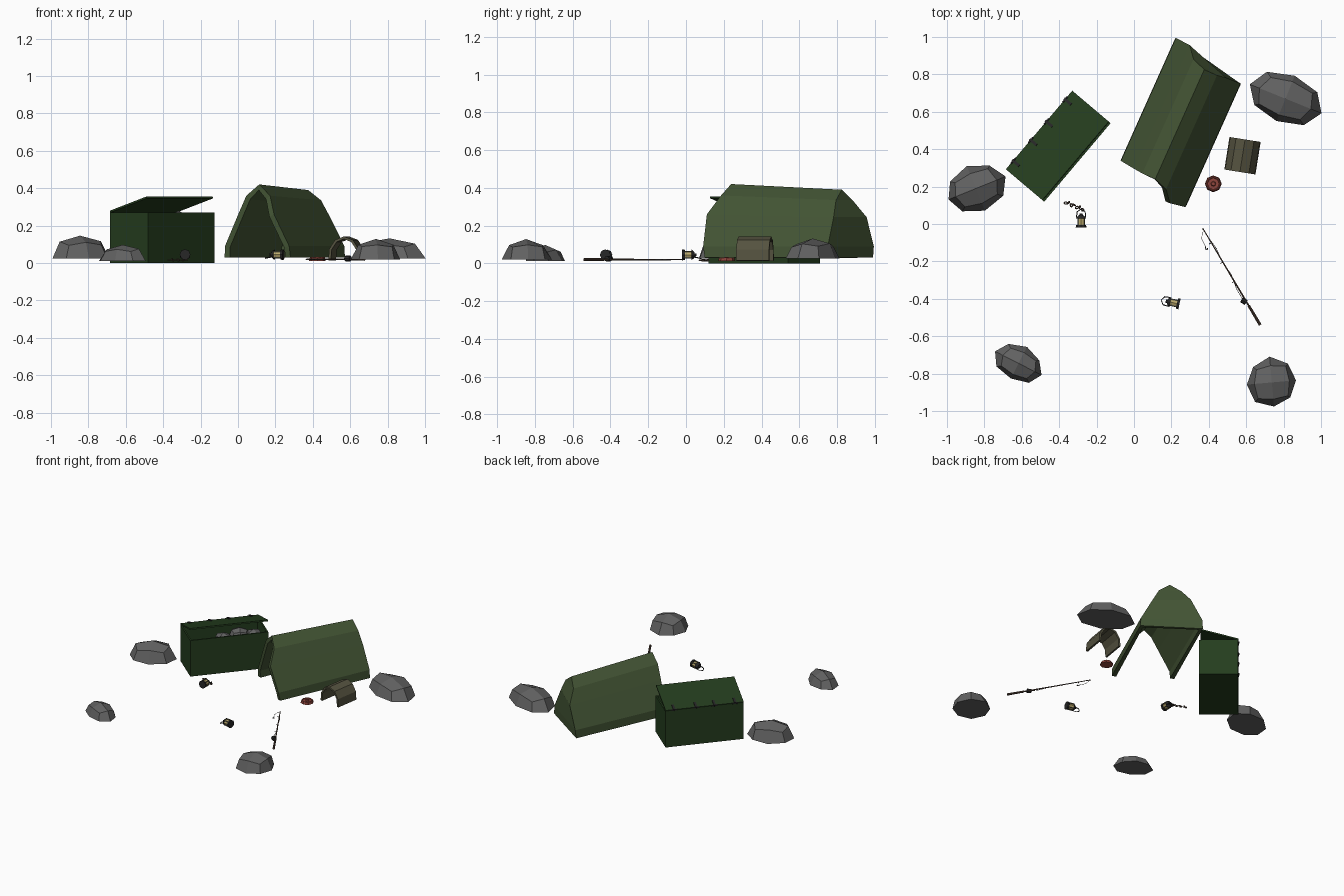
import bpy, bmesh, math, random
from mathutils import Matrix, Vector

if "Cube" in bpy.data.objects:
    bpy.data.objects.remove(bpy.data.objects["Cube"])
random.seed(4)
T, R = Matrix.Translation, Matrix.Rotation

def mat(name, r, g, b):
    m = bpy.data.materials.new(name)
    m.diffuse_color = (r, g, b, 1)
    m.use_nodes = True
    m.node_tree.nodes["Principled BSDF"].inputs["Base Color"].default_value = m.diffuse_color
    return m

GREEN = mat("canvas_green", .055, .088, .034)
DARK = mat("chest_green", .018, .047, .013)
STONE = mat("stone_grey", .12, .12, .12)
BLACK = mat("dark_metal", .02, .02, .02)
KHAKI = mat("khaki", .09, .085, .05)
GLOW = mat("lamp_glass", .5, .4, .15)
RED = mat("red", .28, .06, .045)
WOOD = mat("rod_brown", .08, .05, .035)

def add(name, bm, material, m=Matrix()):
    me = bpy.data.meshes.new(name)
    bm.to_mesh(me)
    bm.free()
    me.materials.append(material)
    ob = bpy.data.objects.new(name, me)
    ob.matrix_world = m
    bpy.context.collection.objects.link(ob)
    return ob

def solidify(ob, t, offset=-1):
    s = ob.modifiers.new("thickness", 'SOLIDIFY')
    s.thickness, s.offset = t, offset

def box(name, size, loc, material, m=Matrix()):
    bm = bmesh.new()
    bmesh.ops.create_cube(bm, size=1, matrix=T(loc) @ Matrix.Diagonal((*size, 1)))
    return add(name, bm, material, m)

def cone(name, r1, r2, z0, z1, n, material, m=Matrix()):
    bm = bmesh.new()
    bmesh.ops.create_cone(bm, cap_ends=True, segments=n, radius1=r1, radius2=r2,
                          depth=z1 - z0, matrix=T((0, 0, (z0 + z1) / 2)))
    return add(name, bm, material, m)

def rod(name, a, b, r1, r2, material, n=6):
    a, b = Vector(a), Vector(b)
    q = (b - a).to_track_quat('Z', 'Y').to_matrix().to_4x4()
    return cone(name, r1, r2, 0, (b - a).length, n, material, T(a) @ q)

def wire(name, pts, r, material, m=Matrix(), cyclic=False):
    cu = bpy.data.curves.new(name, 'CURVE')
    cu.dimensions, cu.bevel_depth, cu.bevel_resolution = '3D', r, 0
    sp = cu.splines.new('POLY')
    sp.points.add(len(pts) - 1)
    for p, co in zip(sp.points, pts):
        p.co = (*co, 1)
    sp.use_cyclic_u = cyclic
    cu.materials.append(material)
    ob = bpy.data.objects.new(name, cu)
    ob.matrix_world = m
    bpy.context.collection.objects.link(ob)

def rock(name, loc, size, ang, dome=True):
    # subdivided cube rounded to a ball, flattened underneath
    bm = bmesh.new()
    bmesh.ops.create_cube(bm, size=2)
    bmesh.ops.subdivide_edges(bm, edges=bm.edges[:], cuts=1, use_grid_fill=True)
    for v in bm.verts:
        v.co = v.co.normalized() * random.uniform(.95, 1.05)
        if dome and v.co.z < .1:
            v.co.z = 0
        if dome and v.co.z > .9:
            v.co.z = .97
        v.co = Vector(a * b for a, b in zip(v.co, size))
    if dome:
        bmesh.ops.remove_doubles(bm, verts=bm.verts[:], dist=.001)
    add(name, bm, STONE, T(loc) @ R(math.radians(ang), 4, 'Z'))

# boulders around the camp
rock("rock_left", (-.845, .19, .025), (.165, .125, .125), 22)
rock("rock_right", (.81, .67, .025), (.205, .135, .11), -22)
rock("rock_front_left", (-.617, -.745, .012), (.135, .095, .088), -27)
rock("rock_front_right", (.737, -.847, .02), (.135, .132, .112), 5)

# tent shell: front and back sections lofted, closed at the back
prof = [(-.21, .03), (-.207, .09), (-.125, .26), (-.075, .36), (0, .42),
        (.075, .36), (.125, .26), (.207, .09), (.21, .03)]
front_u = [-.318, -.32, -.33, -.335, -.335, -.36, -.42, -.405, -.394]
back_u = [.394, .4, .395, .335, .307, .307, .315, .318, .318]
bm = bmesh.new()
fr = [bm.verts.new((v, u, z)) for (v, z), u in zip(prof, front_u)]
bk = [bm.verts.new((v, u, z - .03 * max(0, z - .09) / .33))
      for (v, z), u in zip(prof, back_u)]
for i in range(8):
    bm.faces.new((fr[i], fr[i + 1], bk[i + 1], bk[i]))
for i in range(4):
    j = 8 - i
    if i < 3:
        bm.faces.new((bk[i], bk[i + 1], bk[j - 1], bk[j]))
    else:
        bm.faces.new((bk[3], bk[4], bk[5]))
bmesh.ops.recalc_face_normals(bm, faces=bm.faces[:])
bm.faces.ensure_lookup_table()
if bm.faces[0].normal.x > 0:
    bmesh.ops.reverse_faces(bm, faces=bm.faces[:])
tent = add("tent", bm, GREEN, T((.25, .545, 0)) @ R(math.radians(-24.1), 4, 'Z'))
solidify(tent, .03)

# storage chest, open on top
M = T((-.404, .415, 0)) @ R(math.radians(49.8), 4, 'Z')
L, W, H = .55, .266, .27
bm = bmesh.new()
bmesh.ops.create_cube(bm, size=1, matrix=T((0, 0, H / 2)) @ Matrix.Diagonal((L, W, H, 1)))
bmesh.ops.delete(bm, geom=[f for f in bm.faces if f.normal.z > .5], context='FACES_ONLY')
solidify(add("chest_body", bm, DARK, M), .015)

# half-open lid with four hinges
LM = M @ T((0, W / 2, H)) @ R(math.radians(-16.5), 4, 'X')
box("chest_lid", (L, W, .01), (0, -W / 2, .005), DARK, LM)
for i, x in enumerate((-.215, -.07, .06, .215)):
    box(f"hinge_strap_{i}", (.015, .05, .008), (x, -.02, .012), BLACK, LM)
    rod(f"hinge_pin_{i}", M @ Vector((x - .02, W / 2, H + .006)),
        M @ Vector((x + .02, W / 2, H + .006)), .007, .007, BLACK)

# stones stored in the chest
for i, (x, y, z) in enumerate([(-.02, -.05, .2), (.1, -.03, .215), (.19, -.05, .2), (.1, .05, .17)]):
    p = M @ Vector((x, y, z))
    rock(f"chest_stone_{i}", p, (.075, .06, .065), 40 * i, dome=False)

# arched khaki shelter
bm = bmesh.new()
pts = [(.079 * math.cos(a), .1 * math.sin(a) + .035) for a in
       (math.radians(-12 + 204 * i / 6) for i in range(7))]
rings = [[bm.verts.new((x, y, z)) for x, z in pts] for y in (-.088, .088)]
for i in range(6):
    bm.faces.new((rings[0][i], rings[0][i + 1], rings[1][i + 1], rings[1][i]))
solidify(add("arched_cover", bm, KHAKI, T((.58, .365, 0)) @ R(math.radians(-9), 4, 'Z')), .014, 0)

# red disc with a raised rim and hub
D = T((.424, .215, 0))
cone("red_disc", .045, .042, .012, .026, 8, RED, D)
wire("disc_rim", [(.036 * math.cos(i * math.pi / 4), .036 * math.sin(i * math.pi / 4), .027)
                  for i in range(8)], .005, RED, D, True)
cone("disc_hub", .014, .01, .026, .033, 8, RED, D)

# two lanterns lying on their sides
def lantern(tag, base, ang):
    m = T(base) @ R(math.radians(ang), 4, 'Z') @ R(math.pi / 2, 4, 'Y')
    cone(tag + "_base", .029, .027, 0, .014, 8, BLACK, m)
    cone(tag + "_glass", .02, .02, .014, .05, 8, GLOW, m)
    cone(tag + "_cap", .028, .014, .05, .066, 8, BLACK, m)
    cone(tag + "_top", .01, .008, .066, .075, 6, BLACK, m)
    for i in range(4):
        a = i * math.pi / 2 + math.pi / 4
        box(f"{tag}_post_{i}", (.007, .007, .04),
            (.022 * math.cos(a), .022 * math.sin(a), .032), KHAKI, m)
    wire(tag + "_handle", [(.01, .024, .055), (.016, .022, .085), (.02, .0, .1),
                           (.016, -.022, .085), (.01, -.024, .055)], .003, BLACK, m)

lantern("lantern_a", (-.283, -.02, .045), 90)
lantern("lantern_b", (.243, -.428, .045), 168)

# short chain beside the first lantern
for i in range(7):
    p = (-.365 + .015 * i, .112 - .006 * i + .008 * (i % 2), .016)
    wire(f"chain_link_{i}", [(.009 * math.cos(k * math.pi / 3), .006 * math.sin(k * math.pi / 3), 0)
                             for k in range(6)], .0035, WOOD,
         T(p) @ R(i * .9, 4, 'Z') @ R(i % 2 * 1.0, 4, 'X'), True)

# fishing rod with reel, line and hook
tip, butt = Vector((.367, -.022, .02)), Vector((.675, -.54, .02))
rod("rod_pole", butt, tip, .006, .003, WOOD)
rod("rod_grip", butt, butt.lerp(tip, .2), .008, .007, WOOD, 8)
rod("reel", (.575, -.405, .024), (.6, -.42, .024), .015, .015, BLACK, 8)
for i, t in enumerate((.45, .65, .85)):
    c = butt.lerp(tip, t)
    rod(f"line_guide_{i}", c, c + Vector((-.012, -.008, 0)), .002, .002, BLACK, 4)
wire("fishing_line", [(.585, -.41, .02), (.55, -.35, .018), (.52, -.27, .018), (.47, -.2, .018),
                      (.44, -.13, .018), (.367, -.03, .02), (.362, -.08, .018), (.382, -.12, .018)],
     .0015, STONE)
wire("hook", [(.382, -.12, .018), (.385, -.138, .018), (.392, -.138, .018), (.392, -.128, .018)],
     .003, BLACK)
